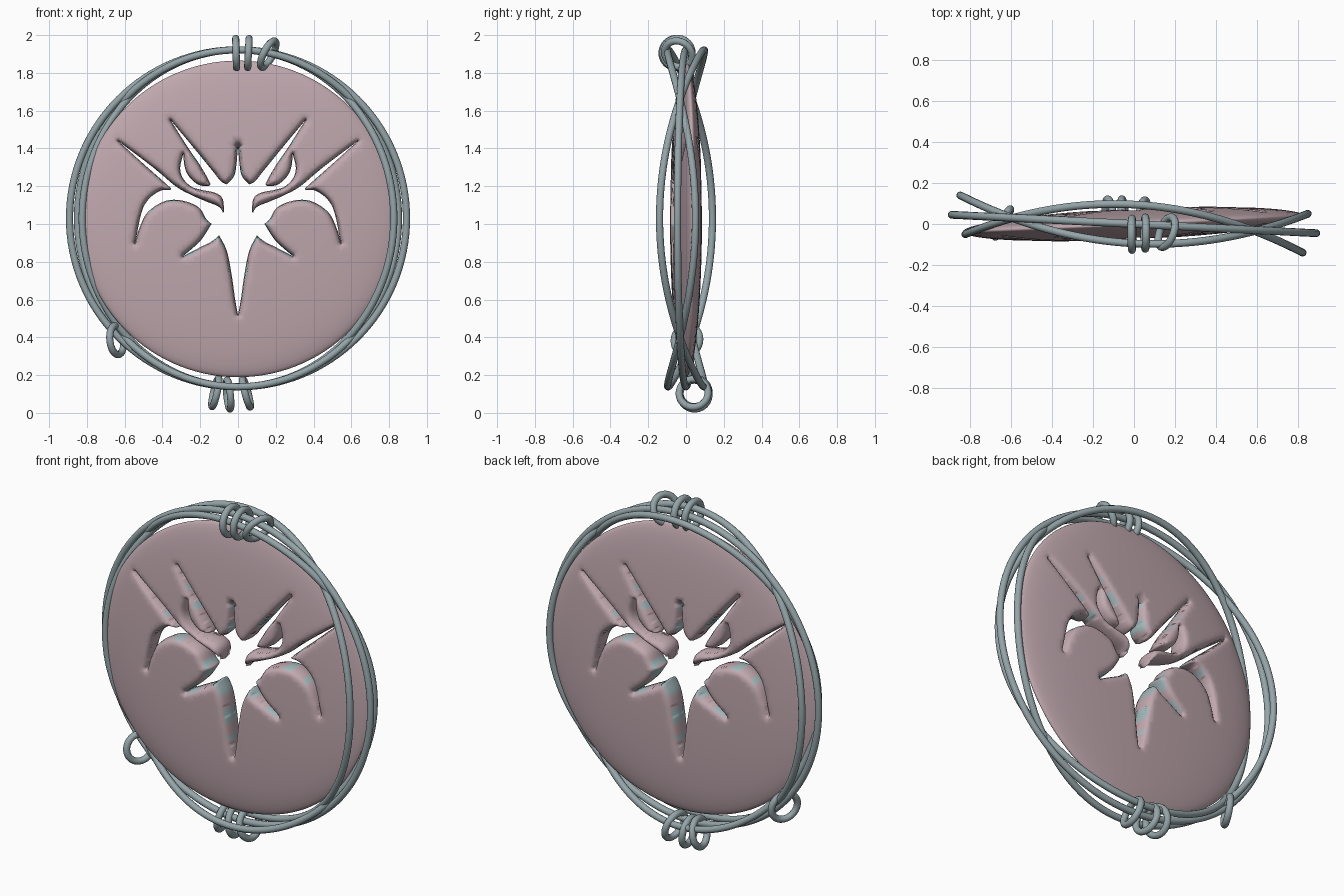
import bpy, bmesh, math
from mathutils import Vector
from mathutils.geometry import delaunay_2d_cdt

if "Cube" in bpy.data.objects:
    bpy.data.objects.remove(bpy.data.objects["Cube"])


def material(name, rgb):
    m = bpy.data.materials.new(name)
    m.diffuse_color = (*rgb, 1)
    m.use_nodes = True
    m.node_tree.nodes["Principled BSDF"].inputs["Base Color"].default_value = m.diffuse_color
    return m


PINK = material("dusty_pink", (0.53, 0.395, 0.43))
WIRE = material("grey_teal_wire", (0.30, 0.375, 0.395))
TEAL = material("pale_teal_edge", (0.37, 0.48, 0.50))

# ---- cut-out outline, right half, as smooth pieces between sharp corners
PIECES = [
    [(0, 1.41), (.01, 1.3), (.023, 1.25), (.06, 1.21)],
    [(.06, 1.21), (.09, 1.225), (.13, 1.275), (.24, 1.41), (.357, 1.55)],
    [(.357, 1.55), (.265, 1.405), (.2, 1.31), (.155, 1.23), (.15, 1.203), (.21, 1.208),
     (.262, 1.255), (.283, 1.305), (.29, 1.37)],
    [(.29, 1.37), (.306, 1.3), (.293, 1.245), (.25, 1.2), (.2, 1.182), (.12, 1.165),
     (.08, 1.13), (.075, 1.05)],
    [(.075, 1.05), (.1, 1.09), (.17, 1.12), (.25, 1.155), (.33, 1.2), (.45, 1.3), (.635, 1.44)],
    [(.635, 1.44), (.5, 1.318), (.4, 1.23), (.345, 1.18)],
    [(.345, 1.18), (.42, 1.172), (.5, 1.09), (.545, .9)],
    [(.545, .9), (.525, .97), (.48, 1.06), (.39, 1.12), (.3, 1.125), (.21, 1.09),
     (.17, 1.03), (.14, 1.0)],
    [(.14, 1.0), (.2, .91), (.29, .83)],
    [(.29, .83), (.2, .877), (.14, .907), (.1, .94)],
    [(.1, .94), (.06, .86), (.035, .74), (.015, .6), (0, .52)],
]


def smooth(pts):
    p = [Vector(q) for q in pts]
    p = [2 * p[0] - p[1]] + p + [2 * p[-1] - p[-2]]
    out = []
    for a, b, c, d in zip(p, p[1:], p[2:], p[3:]):
        n = max(2, math.ceil((c - b).length / .014))
        for k in range(n):
            t = k / n
            out.append(0.5 * (2 * b + (c - a) * t + (2 * a - 5 * b + 4 * c - d) * t * t
                              + (3 * b - a - 3 * c + d) * t ** 3))
    return out


half = [v for piece in PIECES for v in smooth(piece)] + [Vector((0, .52))]
SEGS = [(a.x, a.y, b.x - a.x, b.y - a.y) for a, b in zip(half, half[1:])]
CZ, R = 1.027, 0.838


def distance(x, z):
    x, best = abs(x), 9
    for ax, az, dx, dz in SEGS:
        px, pz = x - ax, z - az
        t = min(1, max(0, (px * dx + pz * dz) / (dx * dx + dz * dz + 1e-12)))
        ex, ez = px - t * dx, pz - t * dz
        best = min(best, ex * ex + ez * ez)
    return math.sqrt(best)


def in_hole(x, z):
    x, odd = max(abs(x), 1e-4), False
    for ax, az, dx, dz in SEGS:
        if (az > z) != (az + dz > z) and x < ax + (z - az) * dx / dz:
            odd = not odd
    return odd


# ---- flat layout of the disc: rim, cut-out, offset rows and a filling grid
loop = half + [Vector((-v.x, v.y)) for v in reversed(half[1:-1])]
N = 120
rim = [Vector((R * math.cos(2 * math.pi * i / N), CZ + R * math.sin(2 * math.pi * i / N)))
       for i in range(N)]
pts = loop + rim
L = len(loop)
edges = [(i, (i + 1) % L) for i in range(L)] + [(L + i, L + (i + 1) % N) for i in range(N)]
for f in (.995, .98, .955, .92):
    pts += [Vector((v.x * f, CZ + (v.y - CZ) * f)) for v in rim]
offsets = []
for a, b in zip(half, half[1:]):
    mid, n = (a + b) / 2, Vector((a.y - b.y, b.x - a.x)).normalized()
    offsets += [(mid + n * off * s, off) for off in (.004, .012, .024) for s in (1, -1)]
# fans of points round the sharp ends of the cuts
for piece in PIECES:
    tip = Vector(piece[-1])
    offsets += [(tip + off * Vector((math.cos(k * .785 + .1), math.sin(k * .785 + .1))), off)
                for off in (.004, .012, .024) for k in range(8)]
for q, off in offsets:
    if q.x > .002 and not in_hole(*q) and distance(*q) > .85 * off:
        pts += [q, Vector((-q.x, q.y))]
STEP = .024
for i in range(-36, 36):
    for j in range(-36, 36):
        x, z = (i + .5) * STEP, CZ + (j + .5) * STEP
        if math.hypot(x, z - CZ) < .9 * R and not in_hole(x, z) and distance(x, z) > .032:
            pts.append(Vector((x, z)))
flat, _, tris = delaunay_2d_cdt(pts, edges, [], 0, 1e-6)[:3]

# ---- pillowed disc: both sides share the rim and cut-out edges
bm = bmesh.new()
front, back, dist = [], [], []
for v in flat:
    x, z = v
    d = distance(x, z)
    r = min(1, math.hypot(x, z - CZ) / R)
    t = min(1, d / .036)
    h = .076 * (1 - r * r) ** .52 * (1 - (1 - t) ** 2.5) ** .4
    y = .045 * x
    edge = d < 1e-4 or r > .9985
    f = bm.verts.new((x, y if edge else y - h, z))
    front.append(f)
    back.append(f if edge else bm.verts.new((x, y + h, z)))
    dist.append(d)
for t in tris:
    cx, cz = sum(flat[i].x for i in t) / 3, sum(flat[i].y for i in t) / 3
    if in_hole(cx, cz) or all(front[i] is back[i] for i in t):
        continue
    # pale patches on the inner walls of the long cuts, not on the small flaps
    rr = math.hypot(cx, cz - 1.08)
    flap = .06 < abs(cx) < .32 and 1.04 < cz < 1.33
    wall = max(dist[i] for i in t) < .013 and .17 < rr < .47 and not flap \
        and math.sin(42 * rr) > -.1
    for side, order in ((front, t), (back, t[::-1])):
        face = bm.faces.new([side[i] for i in order])
        face.smooth = True
        face.material_index = 1 if wall else 0
bmesh.ops.delete(bm, geom=[v for v in bm.verts if not v.link_faces], context='VERTS')
bmesh.ops.recalc_face_normals(bm, faces=bm.faces[:])
mesh = bpy.data.meshes.new("carved_disc")
bm.to_mesh(mesh)
bm.free()
mesh.materials.append(PINK)
mesh.materials.append(TEAL)
bpy.context.collection.objects.link(bpy.data.objects.new("carved_disc", mesh))


# ---- closed wire through points
def wire(name, points, radius=.019):
    cu = bpy.data.curves.new(name + "_path", 'CURVE')
    cu.dimensions = '3D'
    cu.bevel_depth, cu.bevel_resolution = radius, 4
    sp = cu.splines.new('POLY')
    sp.points.add(len(points) - 1)
    for p, q in zip(sp.points, points):
        p.co = (*q, 1)
    sp.use_cyclic_u = True
    tmp = bpy.data.objects.new(name + "_path", cu)
    bpy.context.collection.objects.link(tmp)
    bpy.context.view_layer.update()
    me = bpy.data.meshes.new_from_object(
        tmp.evaluated_get(bpy.context.evaluated_depsgraph_get()))
    bpy.data.objects.remove(tmp)
    me.name = name
    me.materials.clear()
    me.materials.append(WIRE)
    for p in me.polygons:
        p.use_smooth = True
    bpy.context.collection.objects.link(bpy.data.objects.new(name, me))


# ---- big hoops: one flat, two bent opposite ways, all turned slightly
for name, rx, rz, bend in (("flat_hoop", .892, .892, 0), ("bent_hoop_a", .825, .892, -.095),
                           ("bent_hoop_b", .85, .892, .095)):
    A = [2 * math.pi * i / 128 for i in range(128)]
    wire(name, [(rx * math.cos(a), bend * math.cos(2 * a) - .045 * math.cos(a),
                 1.03 + rz * math.sin(a)) for a in A])

# ---- small binding loops: centre and axis
LOOPS = [
    ("top_loop_1", (-.01, -.05, 1.905), (1, 0, .03)),
    ("top_loop_2", (.055, -.045, 1.905), (1, 0, -.05)),
    ("top_loop_3", (.16, -.04, 1.9), (.82, -.3, -.42)),
    ("bottom_loop_1", (-.12, .045, .108), (.96, .12, -.22)),
    ("bottom_loop_2", (-.05, .045, .097), (.97, .12, .1)),
    ("bottom_loop_3", (.045, .04, .105), (.95, -.1, .25)),
    ("side_loop", (-.642, .005, .385), (.87, -.47, .1)),
]
for name, c, axis in LOOPS:
    n = Vector(axis).normalized()
    u = n.orthogonal().normalized()
    w = n.cross(u)
    wire(name, [Vector(c) + .077 * (u * math.cos(a) + w * math.sin(a))
                for a in (2 * math.pi * i / 40 for i in range(40))])
